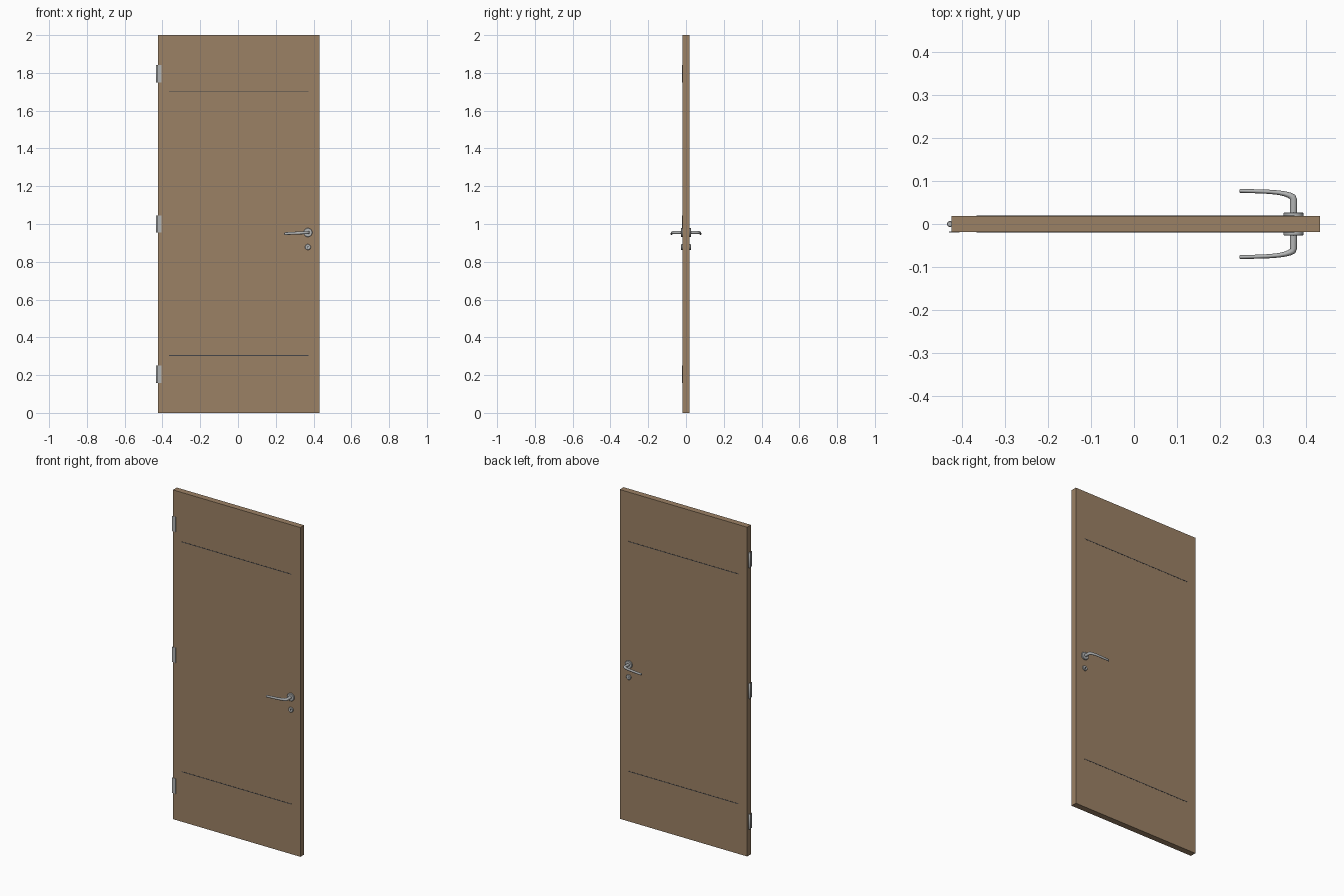
import bpy, bmesh, math
from mathutils import Vector

if "Cube" in bpy.data.objects:
    bpy.data.objects.remove(bpy.data.objects["Cube"])


def material(name, rgb):
    m = bpy.data.materials.new(name)
    m.diffuse_color = (*rgb, 1)
    m.use_nodes = True
    m.node_tree.nodes["Principled BSDF"].inputs["Base Color"].default_value = m.diffuse_color
    return m


WOOD = material("wood", (0.33, 0.22, 0.13))
DARK = material("dark_inlay", (0.06, 0.06, 0.065))
METAL = material("metal", (0.45, 0.46, 0.46))


def finish(name, bm, mat, smooth=False):
    bmesh.ops.recalc_face_normals(bm, faces=bm.faces)
    me = bpy.data.meshes.new(name)
    bm.to_mesh(me)
    bm.free()
    ob = bpy.data.objects.new(name, me)
    bpy.context.collection.objects.link(ob)
    me.materials.append(mat)
    if smooth:
        bpy.ops.object.select_all(action='DESELECT')
        ob.select_set(True)
        bpy.context.view_layer.objects.active = ob
        bpy.ops.object.shade_smooth_by_angle(angle=math.radians(40))
    return ob


def box(name, lo, hi, mat):
    bm = bmesh.new()
    bmesh.ops.create_cube(bm, size=1)
    for v in bm.verts:
        v.co = [l + (c + 0.5) * (h - l) for l, h, c in zip(lo, hi, v.co)]
    return finish(name, bm, mat)


def loft(name, rings, mat, n=24):
    """Skin elliptical rings: (centre, side axis, up axis, half side, half up)."""
    bm = bmesh.new()
    loops = []
    for c, u, w, a, b in rings:
        loops.append([bm.verts.new(Vector(c) + Vector(u) * a * math.cos(t) + Vector(w) * b * math.sin(t))
                      for t in (2 * math.pi * i / n for i in range(n))])
    for p, q in zip(loops, loops[1:]):
        for i in range(n):
            j = (i + 1) % n
            bm.faces.new((p[i], p[j], q[j], q[i]))
    bm.faces.new(loops[0])
    bm.faces.new(loops[-1])
    return finish(name, bm, mat, True)


X, Y, Z = (1, 0, 0), (0, 1, 0), (0, 0, 1)
T = 0.0185                 # half door thickness
HX, HZ, KZ = 0.37, 0.955, 0.878   # handle axis, handle height, key height

# Door leaf
box("door_leaf", (-0.424, -T, 0), (0.432, T, 2), WOOD)

# Hinges: barrel on the edge and thin leaf on the front face
for i, z in enumerate((0.205, 1.0, 1.795)):
    rings = [((-0.427, 0, z + dz), X, Y, r, r)
             for dz, r in ((-0.046, 0.0055), (-0.044, 0.007), (0.044, 0.007), (0.046, 0.0055))]
    loft(f"hinge_barrel_{i + 1}", rings, METAL)
    box(f"hinge_leaf_{i + 1}", (-0.429, -T - 0.0015, z - 0.046), (-0.405, -T + 0.001, z + 0.046), METAL)

# Lever path: x, distance from centre, half thickness, half height
PATH = [(0.370, 0.024, 0.0085, 0.0085), (0.370, 0.057, 0.0085, 0.0085),
        (0.368, 0.0625, 0.0080, 0.0085), (0.361, 0.0665, 0.0068, 0.0082),
        (0.350, 0.0700, 0.0058, 0.0080), (0.335, 0.0728, 0.0052, 0.0078),
        (0.312, 0.0748, 0.0048, 0.0075), (0.280, 0.0760, 0.0046, 0.0073),
        (0.247, 0.0768, 0.0045, 0.0070), (0.245, 0.0769, 0.0034, 0.0058)]

for side, s in (("front", -1), ("back", 1)):
    # Inlay strips
    for pos, z in (("lower", 0.304), ("upper", 1.70)):
        y0, y1 = sorted((s * (T - 0.001), s * (T + 0.001)))
        box(f"inlay_{pos}_{side}", (-0.366, y0, z - 0.002), (0.372, y1, z + 0.002), DARK)

    # Round roses
    for name, z, r, d in (("handle_rose", HZ, 0.0235, 0.0085), ("key_rose", KZ, 0.0155, 0.0075)):
        rings = [((HX, s * (T - 0.001 + k), z), X, Z, a, a)
                 for k, a in ((0, r), (d - 0.001, r), (d + 0.001, r - 0.002))]
        loft(f"{name}_{side}", rings, METAL, 32)

    # Keyhole: round top and slot
    y = s * (T + 0.0076)
    loft(f"keyhole_{side}", [((HX, y + o, KZ + 0.002), X, Z, 0.003, 0.003) for o in (-0.0006, 0.0006)], DARK, 16)
    box(f"keyhole_slot_{side}", (HX - 0.0015, y - 0.0005, KZ - 0.007), (HX + 0.0015, y + 0.0005, KZ + 0.001), DARK)

    # Lever handle bending towards the hinges, drooping slightly
    rings = []
    for i, (x, d, a, b) in enumerate(PATH):
        p, q = PATH[max(i - 1, 0)], PATH[min(i + 1, len(PATH) - 1)]
        t = Vector((q[0] - p[0], s * (q[1] - p[1]), 0)).normalized()
        if i == 1:
            t = Vector((0, s, 0))
        rings.append(((x, s * d, HZ - (HX - x) * 0.05), t.cross(Vector(Z)), Z, a, b))
    loft(f"lever_{side}", rings, METAL)
